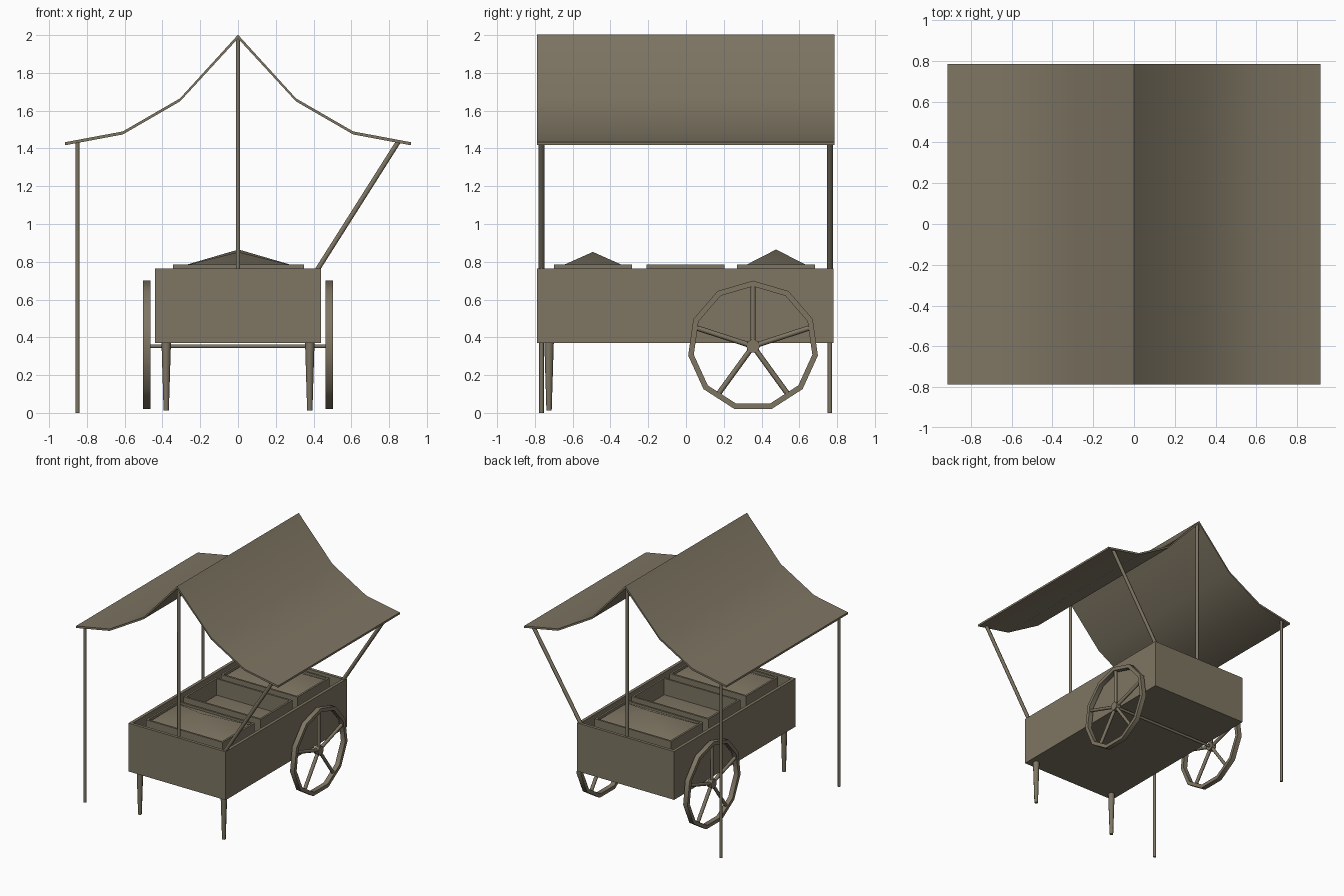
import bpy, bmesh, math
from mathutils import Vector

if "Cube" in bpy.data.objects:
    bpy.data.objects.remove(bpy.data.objects["Cube"])

mat = bpy.data.materials.new("weathered brown")
mat.diffuse_color = (0.21, 0.18, 0.125, 1)
mat.use_nodes = True
mat.node_tree.nodes["Principled BSDF"].inputs["Base Color"].default_value = mat.diffuse_color


def finish(name, bm, smooth=None):
    bmesh.ops.recalc_face_normals(bm, faces=bm.faces)
    me = bpy.data.meshes.new(name)
    bm.to_mesh(me)
    bm.free()
    me.materials.append(mat)
    ob = bpy.data.objects.new(name, me)
    bpy.context.collection.objects.link(ob)
    if smooth:
        bpy.ops.object.select_all(action='DESELECT')
        ob.select_set(True)
        bpy.context.view_layer.objects.active = ob
        bpy.ops.object.shade_smooth_by_angle(angle=math.radians(smooth))
    return ob


def tray(name, lo, hi, wall, depth):
    """Open box: inset the top face and sink it."""
    bm = bmesh.new()
    bmesh.ops.create_cube(bm, size=1)
    lo, hi = Vector(lo), Vector(hi)
    for v in bm.verts:
        v.co = Vector([(lo[i] + hi[i]) / 2 + v.co[i] * (hi[i] - lo[i]) for i in range(3)])
    top = max(bm.faces, key=lambda f: f.calc_center_median().z)
    bmesh.ops.inset_region(bm, faces=[top], thickness=wall)
    top = bmesh.ops.extrude_discrete_faces(bm, faces=[top])["faces"][0]
    bmesh.ops.translate(bm, verts=top.verts, vec=(0, 0, -depth))
    finish(name, bm)


def add_rod(bm, a, b, r1, r2, sides):
    a, b = Vector(a), Vector(b)
    vs = bmesh.ops.create_cone(bm, cap_ends=True, segments=sides, radius1=r1,
                               radius2=r2, depth=(b - a).length)["verts"]
    q = Vector((0, 0, 1)).rotation_difference(b - a)
    for v in vs:
        v.co = q @ v.co + (a + b) / 2


def rod(name, a, b, r1, r2=None, sides=6):
    bm = bmesh.new()
    add_rod(bm, a, b, r1, r2 or r1, sides)
    finish(name, bm, 65)


# cart body and produce crates
tray("cart_body", (-.44, -.788, .37), (.44, .782, .765), .035, .165)
crates = [("front", -.493, .77, .852), ("middle", -.002, .655, .70), ("back", .477, .77, .865)]
for label, y, edge, peak in crates:
    tray(label + "_crate", (-.345, y - .207, .60), (.35, y + .207, .785), .022, .15)
    # heap of goods: shallow four-sided mound
    bm = bmesh.new()
    tip = bm.verts.new((0.003, y, peak))
    ring = [bm.verts.new((0.003 + sx * .325, y + sy * .185, edge))
            for sx, sy in ((-1, -1), (1, -1), (1, 1), (-1, 1))]
    for i in range(4):
        bm.faces.new((ring[i], ring[(i + 1) % 4], tip))
    bm.faces.new(ring[::-1])
    finish(label + "_goods", bm, 60)

# draped canopy
half = [(.915, 1.425), (.61, 1.482), (.307, 1.657), (0, 1.992)]
prof = [(-x, z) for x, z in half] + half[-2::-1]
bm = bmesh.new()
rows = []
for x, z in prof:
    t = .008 if x else .01
    rows.append([bm.verts.new((x, y, z + dz))
                 for y, dz in ((-.788, -t), (.785, -t), (.785, t), (-.788, t))])
for a, b in zip(rows, rows[1:]):
    for i in range(4):
        j = (i + 1) % 4
        bm.faces.new((a[i], a[j], b[j], b[i]))
bm.faces.new(rows[0])
bm.faces.new(rows[-1])
finish("canopy", bm, 40)

# poles and slanted braces at both ends
for end, y in (("front", -.765), ("back", .762)):
    rod(end + "_centre_pole", (0, y, .76), (0, y, 1.985), .0135)
    rod(end + "_left_pole", (-.85, y, 0), (-.85, y, 1.437), .012)
    rod(end + "_brace", (.418, y, .755), (.85, y, 1.437), .015)

# wheels, legs, axle
CY, CZ, R, N = .355, .353, .347, 11
for side, s in (("left", -1), ("right", 1)):
    x0, x1 = s * .463, s * .502
    bm = bmesh.new()
    rings = []
    for k in range(N):
        a = 2 * math.pi * k / N
        rings.append([bm.verts.new((x, CY + r * math.sin(a), CZ + r * math.cos(a)))
                      for x, r in ((x0, R), (x1, R), (x1, R - .03), (x0, R - .03))])
    for k in range(N):
        p, q = rings[k], rings[(k + 1) % N]
        for i in range(4):
            j = (i + 1) % 4
            bm.faces.new((p[i], p[j], q[j], q[i]))
    finish(side + "_wheel_rim", bm, 40)
    bm = bmesh.new()
    xm = (x0 + x1) / 2
    for k in range(5):
        a = 2 * math.pi * k / 5
        add_rod(bm, (xm, CY, CZ), (xm, CY + .322 * math.sin(a), CZ + .322 * math.cos(a)),
                .014, .014, 6)
    finish(side + "_wheel_spokes", bm, 65)
    rod(side + "_wheel_hub", (x0, CY, CZ), (x1, CY, CZ), .036, sides=10)
    rod(side + "_leg", (s * .38, -.725, .012), (s * .38, -.725, .37), .014, .025, 8)
rod("axle", (-.47, CY, CZ), (.47, CY, CZ), .011)
